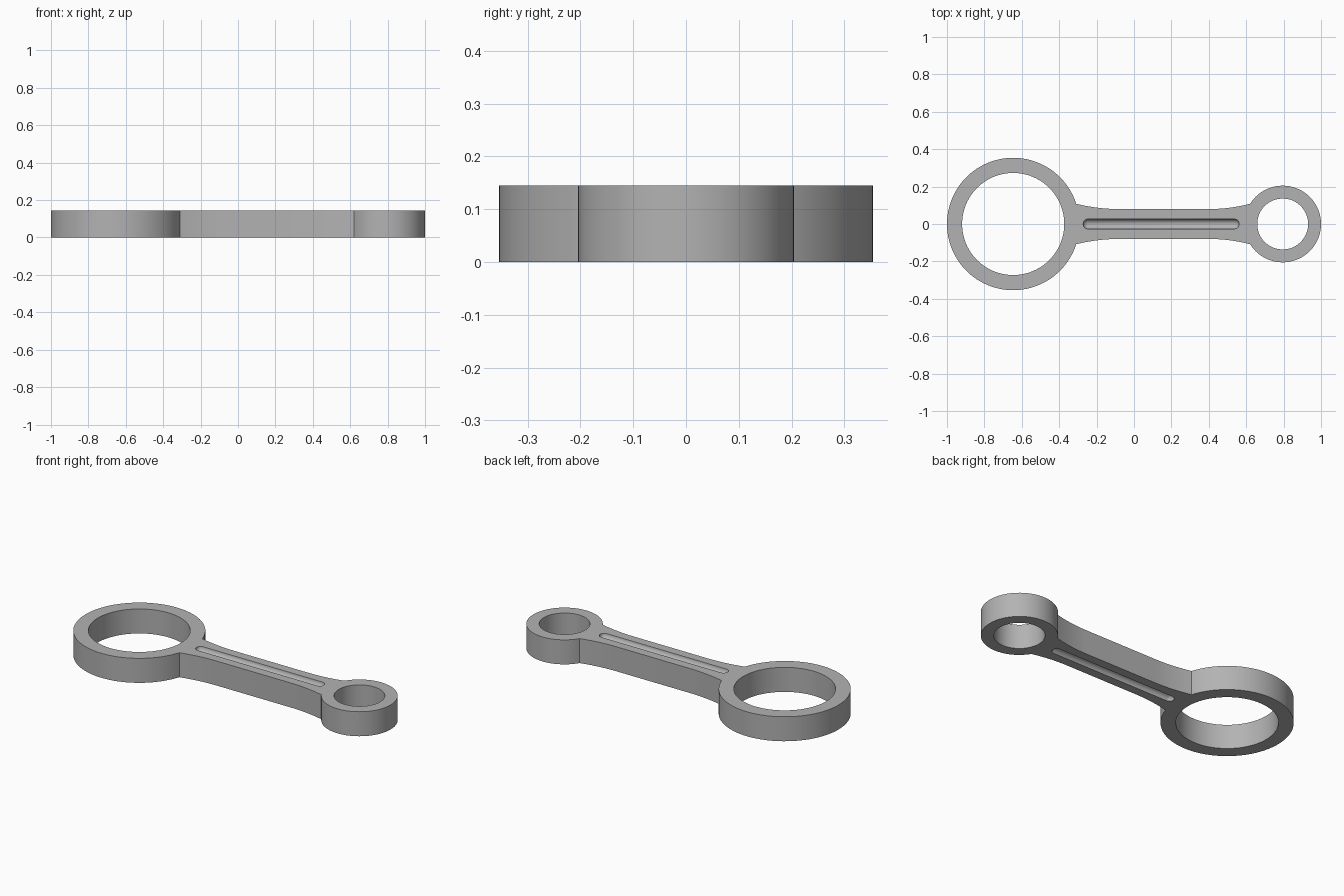
import bpy, bmesh
from math import asin, cos, sin, pi
from mathutils import Matrix

cube = bpy.data.objects.get("Cube")
if cube:
    bpy.data.objects.remove(cube, do_unlink=True)

HEIGHT = 0.145
BIG_X, BIG_R, BIG_BORE = -0.646, 0.354, 0.273
SMALL_X, SMALL_R, SMALL_BORE = 0.795, 0.205, 0.136
SHANK = 0.08      # half width of the straight shank
FLARE = 0.028     # extra half width where the shank meets the rings
GROOVE_R = 0.027

steel = bpy.data.materials.new("grey steel")
steel.use_nodes = True
grey = (0.45, 0.45, 0.45, 1)
steel.diffuse_color = grey
steel.node_tree.nodes["Principled BSDF"].inputs["Base Color"].default_value = grey


def make_object(name, bm):
    bmesh.ops.recalc_face_normals(bm, faces=bm.faces)
    mesh = bpy.data.meshes.new(name)
    bm.to_mesh(mesh)
    bm.free()
    mesh.materials.append(steel)
    obj = bpy.data.objects.new(name, mesh)
    bpy.context.collection.objects.link(obj)
    return obj


def arc(cx, radius, start, end, steps):
    angles = [start + (end - start) * i / steps for i in range(steps + 1)]
    return [(cx + radius * cos(a), radius * sin(a)) for a in angles]


def flare(x_start, x_end, steps=10):
    """Upper shank edge curving outward from x_start to x_end."""
    return [(x_start + (x_end - x_start) * i / steps,
             SHANK + FLARE * (i / steps) ** 2) for i in range(steps)]


# Rod body: two round ends joined by a flared shank, as one extruded outline
edge = SHANK + FLARE
big_a, small_a = asin(edge / BIG_R), asin(edge / SMALL_R)
big_join = BIG_X + BIG_R * cos(big_a)
small_join = SMALL_X - SMALL_R * cos(small_a)
upper = flare(-0.08, big_join)[::-1] + flare(0.4, small_join)
lower = [(x, -y) for x, y in reversed(upper)]
outline = (arc(BIG_X, BIG_R, 2 * pi - big_a, big_a, 80) + upper
           + arc(SMALL_X, SMALL_R, pi - small_a, small_a - pi, 64) + lower)

bm = bmesh.new()
base = bm.faces.new([bm.verts.new((x, y, 0)) for x, y in outline])
top = bmesh.ops.extrude_face_region(bm, geom=[base])["geom"]
bmesh.ops.translate(bm, vec=(0, 0, HEIGHT),
                    verts=[v for v in top if isinstance(v, bmesh.types.BMVert)])
rod = make_object("connecting_rod", bm)

# Bearing bores
cutters = []
for name, x, radius in (("big_bore_cutter", BIG_X, BIG_BORE),
                        ("small_bore_cutter", SMALL_X, SMALL_BORE)):
    bm = bmesh.new()
    bmesh.ops.create_cone(bm, cap_ends=True, segments=80, radius1=radius,
                          radius2=radius, depth=HEIGHT * 3,
                          matrix=Matrix.Translation((x, 0, HEIGHT / 2)))
    cutters.append(make_object(name, bm))

# Round-bottomed grooves with rounded ends, on top and underneath
for name, z in (("top_groove_cutter", HEIGHT), ("bottom_groove_cutter", 0)):
    bm = bmesh.new()
    bmesh.ops.create_uvsphere(bm, u_segments=24, v_segments=13, radius=GROOVE_R,
                              matrix=Matrix.Rotation(pi / 2, 4, "Y"))
    for v in bm.verts:
        v.co.x += 0.535 if v.co.x > 0 else -0.245
        v.co.z += z
    cutters.append(make_object(name, bm))

for cutter in cutters:
    mod = rod.modifiers.new(cutter.name, "BOOLEAN")
    mod.operation = "DIFFERENCE"
    mod.solver = "EXACT"
    mod.object = cutter

# Bake the cuts, then smooth the curved walls and keep the rims sharp
bpy.ops.object.select_all(action="DESELECT")
rod.select_set(True)
bpy.context.view_layer.objects.active = rod
for mod in list(rod.modifiers):
    bpy.ops.object.modifier_apply(modifier=mod.name)
for cutter in cutters:
    bpy.data.objects.remove(cutter, do_unlink=True)
bpy.ops.object.shade_smooth_by_angle(angle=pi / 6)
